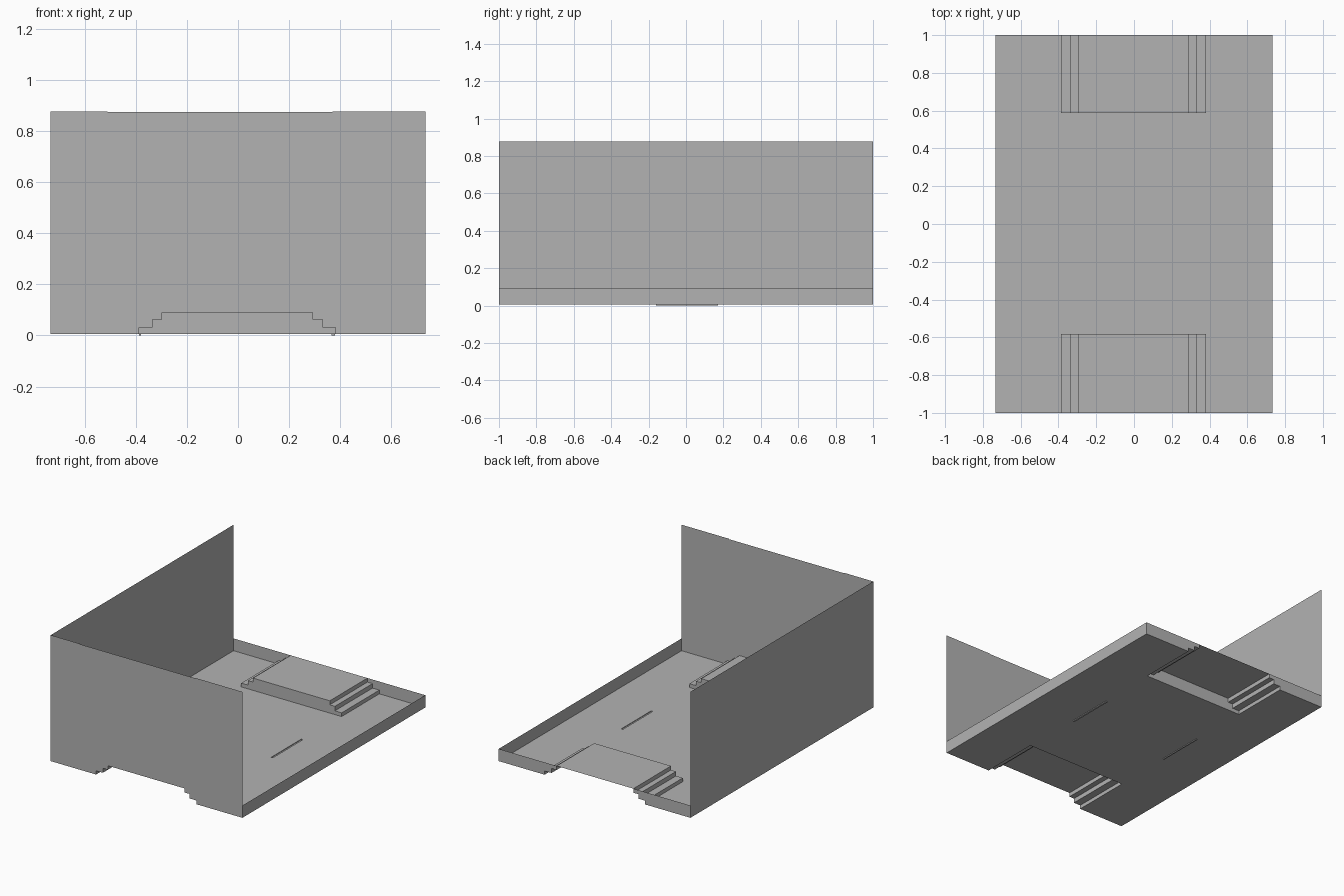
import bpy
import bmesh

cube = bpy.data.objects.get("Cube")
if cube:
    bpy.data.objects.remove(cube, do_unlink=True)

grey = bpy.data.materials.new("plain grey")
grey.use_nodes = True
GREY = (0.45, 0.45, 0.45, 1)
grey.diffuse_color = GREY
grey.node_tree.nodes["Principled BSDF"].inputs["Base Color"].default_value = GREY

W, L = 0.734, 1.0            # half width and half length
FLOOR, LOW, TALL = 0.005, 0.09, 0.877
FRONT_ARCH, BACK_ARCH = -0.582, 0.588
SLOT_Y = (-0.16, 0.17)
LEFT_SLOT, RIGHT_SLOT = (0.366, 0.379), (-0.388, -0.379)

# Stepped outline of an arch, from -x to +x
STEPS = [(-0.387, FLOOR), (-0.387, 0.031), (-0.335, 0.031), (-0.335, 0.062),
         (-0.297, 0.062), (-0.297, LOW), (0.291, LOW), (0.291, 0.062),
         (0.33, 0.062), (0.33, 0.031), (0.382, 0.031), (0.382, FLOOR)]


def sheet(name, polygons):
    """Thin object made of flat polygons, with shared corners merged."""
    bm = bmesh.new()
    for poly in polygons:
        bm.faces.new([bm.verts.new(p) for p in poly])
    bmesh.ops.remove_doubles(bm, verts=bm.verts, dist=0.0002)
    mesh = bpy.data.meshes.new(name)
    bm.to_mesh(mesh)
    bm.free()
    mesh.materials.append(grey)
    obj = bpy.data.objects.new(name, mesh)
    bpy.context.collection.objects.link(obj)
    return obj


def rect(x0, x1, y0, y1, z):
    return [(x0, y0, z), (x1, y0, z), (x1, y1, z), (x0, y1, z)]


def wall_x(x, top):
    return [(x, -L, FLOOR), (x, L, FLOOR), (x, L, top), (x, -L, top)]


# Floor: cells between the cut lines, leaving out arches and slots
arch_x = (STEPS[0][0], STEPS[-1][0])
holes = [(arch_x, (-L, FRONT_ARCH)), (arch_x, (BACK_ARCH, L)),
         (LEFT_SLOT, SLOT_Y), (RIGHT_SLOT, SLOT_Y)]
xs = sorted({-W, W, *arch_x, *LEFT_SLOT, *RIGHT_SLOT})
ys = sorted({-L, L, FRONT_ARCH, BACK_ARCH, *SLOT_Y})
cells = []
for x0, x1 in zip(xs, xs[1:]):
    for y0, y1 in zip(ys, ys[1:]):
        cx, cy = (x0 + x1) / 2, (y0 + y1) / 2
        if not any(a[0] < cx < a[1] and b[0] < cy < b[1] for a, b in holes):
            cells.append(rect(x0, x1, y0, y1, FLOOR))
floor = sheet("floor", cells)
bm = bmesh.new()
bm.from_mesh(floor.data)
bmesh.ops.dissolve_limit(bm, angle_limit=0.01, verts=bm.verts, edges=bm.edges)
bm.to_mesh(floor.data)
bm.free()

# Shallow slots sunk into the floor
for name, (x0, x1) in (("left_slot", LEFT_SLOT), ("right_slot", RIGHT_SLOT)):
    bottom, top = rect(x0, x1, *SLOT_Y, 0), rect(x0, x1, *SLOT_Y, FLOOR)
    sides = [[bottom[i - 1], bottom[i], top[i], top[i - 1]] for i in range(4)]
    sheet(name, [bottom] + sides)

# Stepped arches, open below and at the outer end
for name, outer, inner in (("front_arch", -L, FRONT_ARCH), ("back_arch", L, BACK_ARCH)):
    strips = [[(x0, outer, z0), (x1, outer, z1), (x1, inner, z1), (x0, inner, z0)]
              for (x0, z0), (x1, z1) in zip(STEPS, STEPS[1:])]
    sheet(name, strips + [[(x, inner, z) for x, z in STEPS]])

# Side walls: low on the left, tall on the right
sheet("left_wall", [wall_x(W, LOW)])
sheet("right_wall", [wall_x(-W, TALL)])

# Front wall with the arch opening below and a slight dip in its top edge
DIP = TALL - 0.003
outline = [(-W, FLOOR)] + STEPS + [(W, FLOOR), (W, TALL), (0.37, TALL), (0.37, DIP),
                                   (-0.51, DIP), (-0.51, TALL), (-W, TALL)]
sheet("front_wall", [[(x, -L, z) for x, z in outline]])

# Low back wall in two halves beside the arch opening
right_half = [(-W, FLOOR)] + STEPS[:6] + [(-W, LOW)]
left_half = [(W, LOW)] + STEPS[6:] + [(W, FLOOR)]
sheet("back_wall", [[(x, L, z) for x, z in half] for half in (right_half, left_half)])
